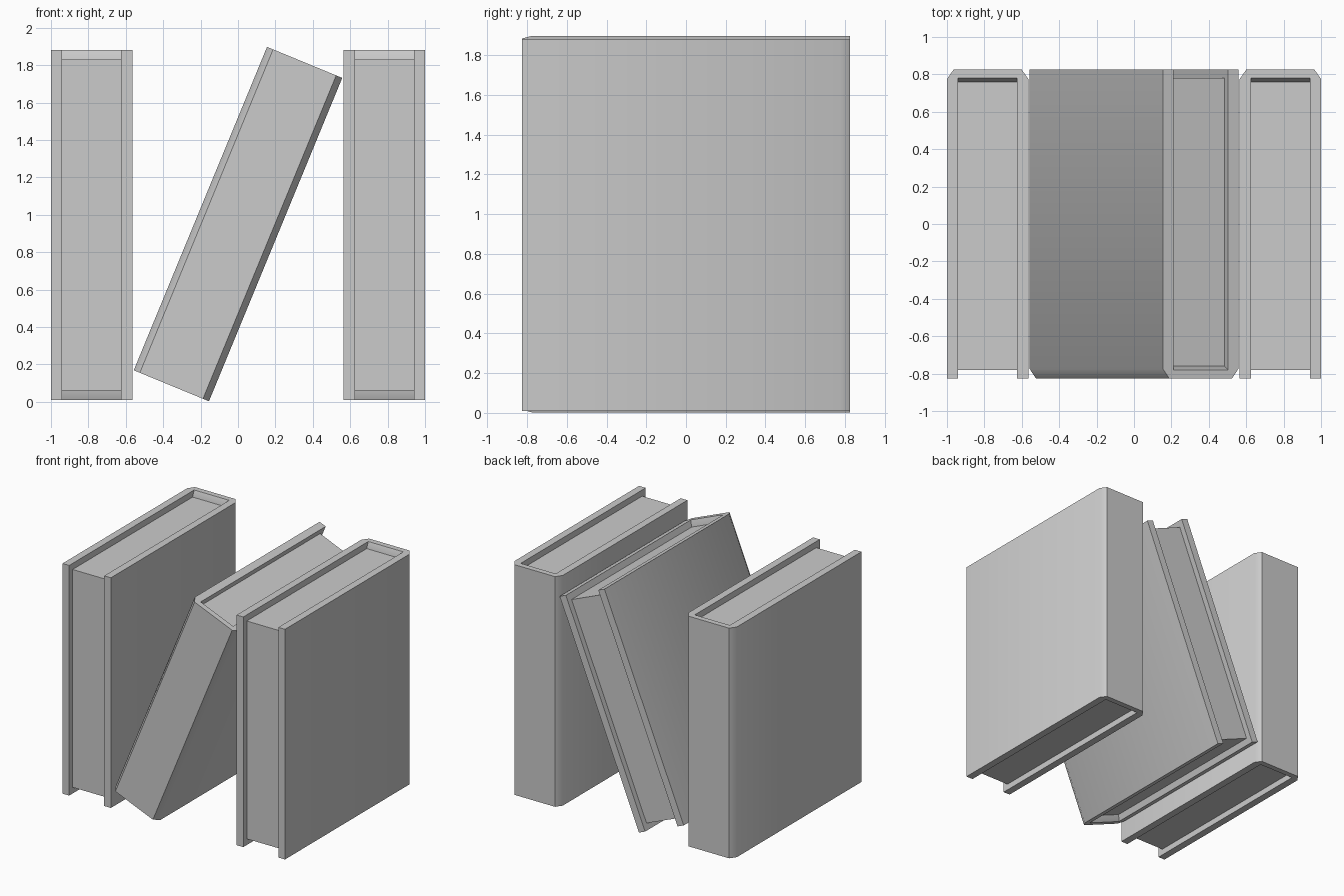
import bpy, bmesh, math

if "Cube" in bpy.data.objects:
    bpy.data.objects.remove(bpy.data.objects["Cube"])

W, D, H = 0.2175, 0.825, 0.935      # half width, depth and height of a book
BOARD, LIP = 0.06, 0.05             # cover board thickness, overhang past the pages
IN = W - BOARD


def finish(bm, name, loc, rot):
    bmesh.ops.recalc_face_normals(bm, faces=bm.faces)
    mesh = bpy.data.meshes.new(name)
    bm.to_mesh(mesh)
    bm.free()
    ob = bpy.data.objects.new(name, mesh)
    bpy.context.collection.objects.link(ob)
    ob.location, ob.rotation_euler = loc, rot
    return ob


def cover_profile(spine_y):
    # U-shaped section, spine at +y with cut outer corners
    return [(-W, -D), (-W, D - 0.05), (-W + 0.035, D), (W - 0.035, D),
            (W, D - 0.05), (W, -D), (IN, -D), (IN, spine_y),
            (-IN, spine_y), (-IN, -D)]


def make_book(name, loc, rot):
    # cover: skin the section through levels; spine inside flares at both ends
    bm = bmesh.new()
    levels = [(-H, 0.78), (-H + LIP, 0.76), (H - LIP, 0.76), (H, 0.78)]
    rings = [[bm.verts.new((x, y, z)) for x, y in cover_profile(s)]
             for z, s in levels]
    for a, b in zip(rings, rings[1:]):
        n = len(a)
        for i in range(n):
            j = (i + 1) % n
            bm.faces.new((a[i], a[j], b[j], b[i]))
    bm.faces.new(rings[0])
    bm.faces.new(rings[-1])
    bmesh.ops.recalc_face_normals(bm, faces=bm.faces)
    bmesh.ops.dissolve_limit(bm, angle_limit=0.01, verts=bm.verts, edges=bm.edges)
    cover = finish(bm, name + "_cover", loc, rot)
    bpy.ops.object.select_all(action='DESELECT')
    cover.select_set(True)
    bpy.context.view_layer.objects.active = cover
    bpy.ops.object.shade_smooth_by_angle(angle=math.radians(40))

    # page block, set back from the cover edges
    bm = bmesh.new()
    bmesh.ops.create_cube(bm, size=1)
    y0, y1 = -0.78, 0.76
    for v in bm.verts:
        v.co = (v.co.x * 2 * IN, v.co.y * (y1 - y0) + (y0 + y1) / 2,
                v.co.z * 2 * (H - LIP))
    finish(bm, name + "_pages", loc, rot)


# two upright books with spines at the back
for side, label in ((-1, "left_book"), (1, "right_book")):
    make_book(label, (side * (1 - W), 0, 0.945), (0, 0, 0))

# leaning book with its spine at the front
make_book("leaning_book", (0, 0, 0.95), (0, -math.radians(22.4), math.pi))
